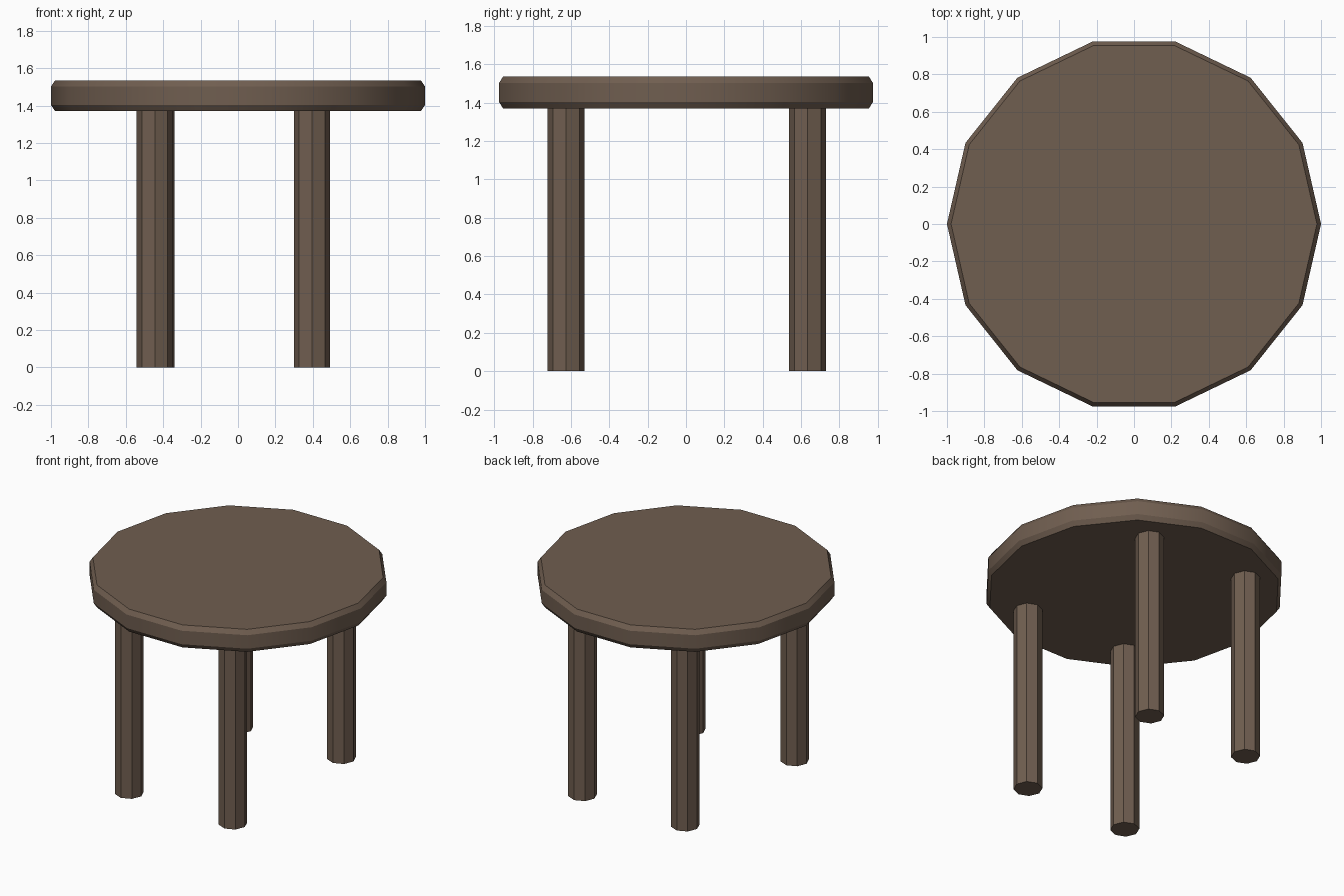
import bpy, bmesh, math

if "Cube" in bpy.data.objects:
    bpy.data.objects.remove(bpy.data.objects["Cube"])

wood = bpy.data.materials.new("dark brown wood")
wood.diffuse_color = (0.162, 0.112, 0.080, 1.0)
wood.use_nodes = True
wood.node_tree.nodes["Principled BSDF"].inputs["Base Color"].default_value = wood.diffuse_color


def lathe(name, rings, sides, location=(0, 0, 0)):
    """Stack of regular polygons given as (radius, z), capped at both ends."""
    bm = bmesh.new()
    loops = []
    for r, z in rings:
        loops.append([bm.verts.new((r * math.cos(2 * math.pi * i / sides),
                                    r * math.sin(2 * math.pi * i / sides), z))
                      for i in range(sides)])
    for a, b in zip(loops, loops[1:]):
        for i in range(sides):
            j = (i + 1) % sides
            bm.faces.new((a[i], a[j], b[j], b[i]))
    bm.faces.new(loops[0][::-1])
    bm.faces.new(loops[-1])
    mesh = bpy.data.meshes.new(name)
    bm.to_mesh(mesh)
    bm.free()
    mesh.materials.append(wood)
    obj = bpy.data.objects.new(name, mesh)
    obj.location = location
    bpy.context.collection.objects.link(obj)
    return obj


# Fourteen-sided top with chamfered rims, smooth around the side
top = lathe("table_top", [(0.978, 1.37), (1.0, 1.403), (1.0, 1.502), (0.978, 1.535)], 14)
bpy.context.view_layer.objects.active = top
top.select_set(True)
bpy.ops.object.shade_smooth_by_angle(angle=math.radians(30))

# Four octagonal legs, flat shaded
legs = {
    "front_left_leg": (-0.445, -0.625),
    "front_right_leg": (0.396, -0.625),
    "back_left_leg": (-0.437, 0.634),
    "back_right_leg": (0.396, 0.634),
}
for name, (x, y) in legs.items():
    lathe(name, [(0.097, 0.0), (0.097, 1.38)], 8, (x, y, 0))
